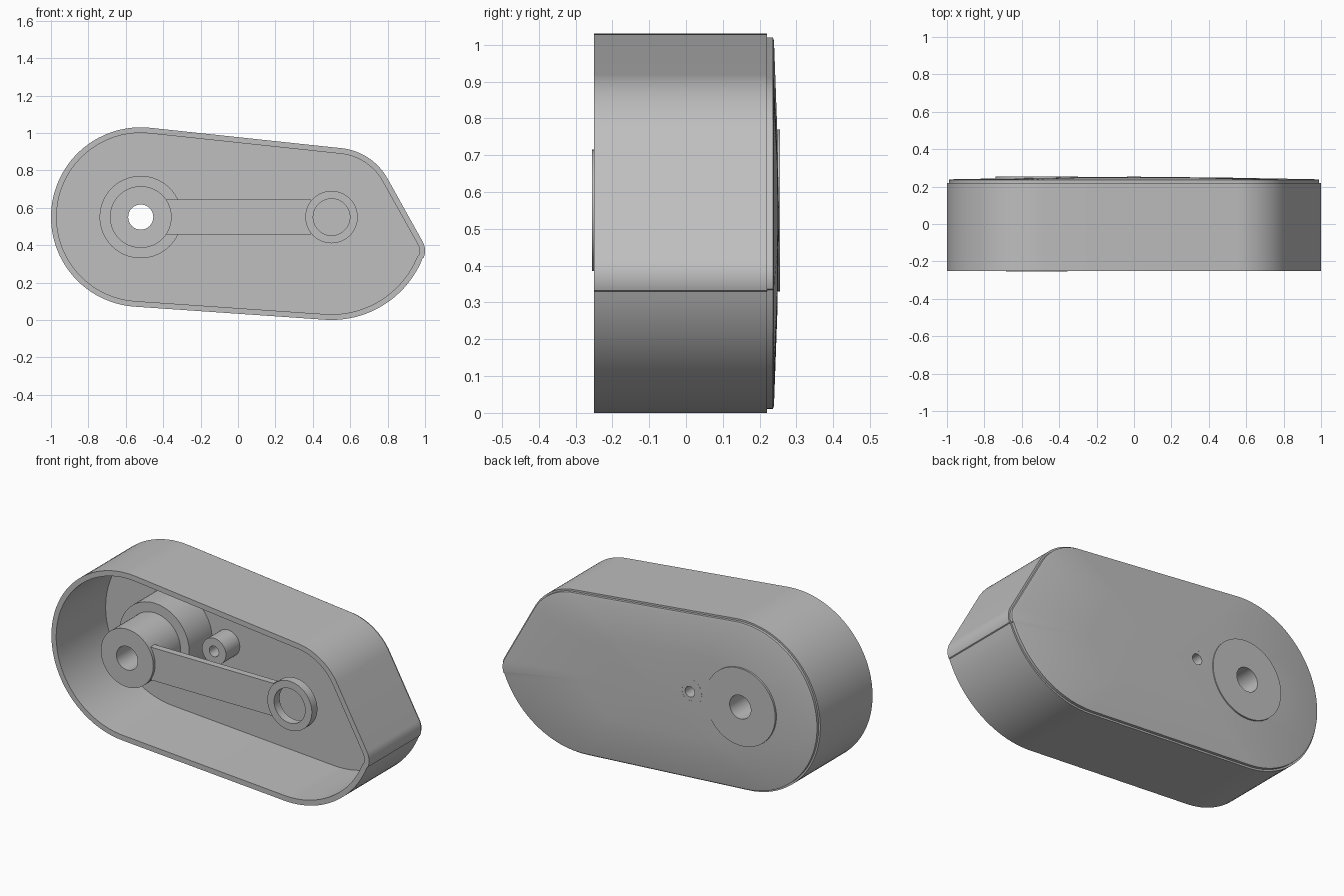
import bpy, bmesh
from math import sin, cos, pi, radians

old = bpy.data.objects.get("Cube")
if old:
    bpy.data.objects.remove(old)

GREY = (0.52, 0.52, 0.52, 1)
mat = bpy.data.materials.new("plain grey")
mat.use_nodes = True
mat.diffuse_color = GREY
bsdf = mat.node_tree.nodes["Principled BSDF"]
bsdf.inputs["Base Color"].default_value = GREY
bsdf.inputs["Roughness"].default_value = 0.6

# Outline arcs: centre x, centre z, radius, start angle, end angle, steps
ARCS = [(-0.52, 0.55, 0.48, 83.6, 266.4, 48),
        (0.50, 0.525, 0.525, 266.4, 338.2, 24),
        (0.90, 0.37, 0.10, 338.2, 389.2, 12),
        (0.52, 0.60, 0.32, 389.2, 443.6, 16)]
CENTRE = (0.0, 0.52)


def outline(inset):
    pts = []
    for cx, cz, r, a0, a1, n in ARCS:
        for i in range(n + 1):
            a = radians(a0 + (a1 - a0) * i / n)
            pts.append((cx + (r - inset) * cos(a), cz + (r - inset) * sin(a)))
    return pts


def finish(bm, name):
    bmesh.ops.recalc_face_normals(bm, faces=bm.faces[:])
    me = bpy.data.meshes.new(name)
    bm.to_mesh(me)
    bm.free()
    ob = bpy.data.objects.new(name, me)
    bpy.context.collection.objects.link(ob)
    me.materials.append(mat)
    return ob


def smooth(ob):
    bpy.ops.object.select_all(action='DESELECT')
    ob.select_set(True)
    bpy.context.view_layer.objects.active = ob
    bpy.ops.object.shade_smooth_by_angle(angle=radians(30))


def ring_of(bm, pts, y):
    return [bm.verts.new((x, y, z)) for x, z in pts]


def bridge(bm, a, b):
    n = len(a)
    for i in range(n):
        j = (i + 1) % n
        bm.faces.new((a[i], a[j], b[j], b[i]))


def lathe(name, x, z, profile, n=64):
    """Turn a closed (radius, y) profile about an axis along y."""
    bm = bmesh.new()
    circle = [(cos(2 * pi * i / n), sin(2 * pi * i / n)) for i in range(n)]
    rings = [ring_of(bm, [(x + r * c, z + r * s) for c, s in circle], y)
             for r, y in profile]
    for k, ring in enumerate(rings):
        bridge(bm, ring, rings[(k + 1) % len(rings)])
    ob = finish(bm, name)
    smooth(ob)
    return ob


# Side wall, an open band
bm = bmesh.new()
loops = [ring_of(bm, outline(d), y)
         for d, y in ((0, -0.25), (0, 0.22), (0.03, 0.22), (0.03, -0.25))]
for k in range(4):
    bridge(bm, loops[k], loops[(k + 1) % 4])
smooth(finish(bm, "side_wall"))

# Back panel with a stepped edge and a very shallow dome
bm = bmesh.new()
loops = [ring_of(bm, outline(d), y)
         for d, y in ((0.01, 0.195), (0.01, 0.236), (0.02, 0.239))]
mid = [(CENTRE[0] + 0.5 * (x - CENTRE[0]), CENTRE[1] + 0.5 * (z - CENTRE[1]))
       for x, z in outline(0.02)]
loops.append(ring_of(bm, mid, 0.248))
for a, b in zip(loops, loops[1:]):
    bridge(bm, a, b)
bm.faces.new(loops[0])
apex = bm.verts.new((CENTRE[0], 0.253, CENTRE[1]))
for i, v in enumerate(loops[-1]):
    bm.faces.new((v, loops[-1][(i + 1) % len(mid)], apex))
panel = finish(bm, "back_panel")

# Openings in the panel where the two bosses pass through
for x, r in ((-0.52, 0.13), (-0.20, 0.05)):
    bm = bmesh.new()
    circle = [(x + r * cos(2 * pi * i / 32), 0.55 + r * sin(2 * pi * i / 32))
              for i in range(32)]
    ends = [ring_of(bm, circle, y) for y in (0.1, 0.35)]
    bridge(bm, *ends)
    for e in ends:
        bm.faces.new(e)
    cutter = finish(bm, "panel_cutter")
    cutter.hide_render = True
    mod = panel.modifiers.new("opening", 'BOOLEAN')
    mod.operation = 'DIFFERENCE'
    mod.solver = 'EXACT'
    mod.object = cutter
    bpy.context.view_layer.objects.active = panel
    bpy.ops.object.modifier_apply(modifier=mod.name)
    bpy.data.objects.remove(cutter)
smooth(panel)

# Main hub with a wider base, bored right through
lathe("main_hub", -0.52, 0.55,
      [(0.067, -0.255), (0.165, -0.255), (0.165, -0.01),
       (0.22, -0.01), (0.22, 0.255), (0.067, 0.255)])

# Small bored boss behind the arm
lathe("small_boss", -0.20, 0.55,
      [(0.03, 0.07), (0.075, 0.07), (0.075, 0.2505), (0.03, 0.2505)], 40)

# Ring at the free end of the arm
lathe("arm_ring", 0.50, 0.55,
      [(0.098, -0.25), (0.14, -0.25), (0.14, -0.20), (0.098, -0.20)])

# Flat arm joining the hub to the ring
bm = bmesh.new()
bmesh.ops.create_cube(bm, size=1)
for v in bm.verts:
    v.co = (0.39 if v.co.x > 0 else -0.40,
            -0.2 if v.co.y > 0 else -0.238,
            0.55 + 0.187 * v.co.z)
finish(bm, "arm")
